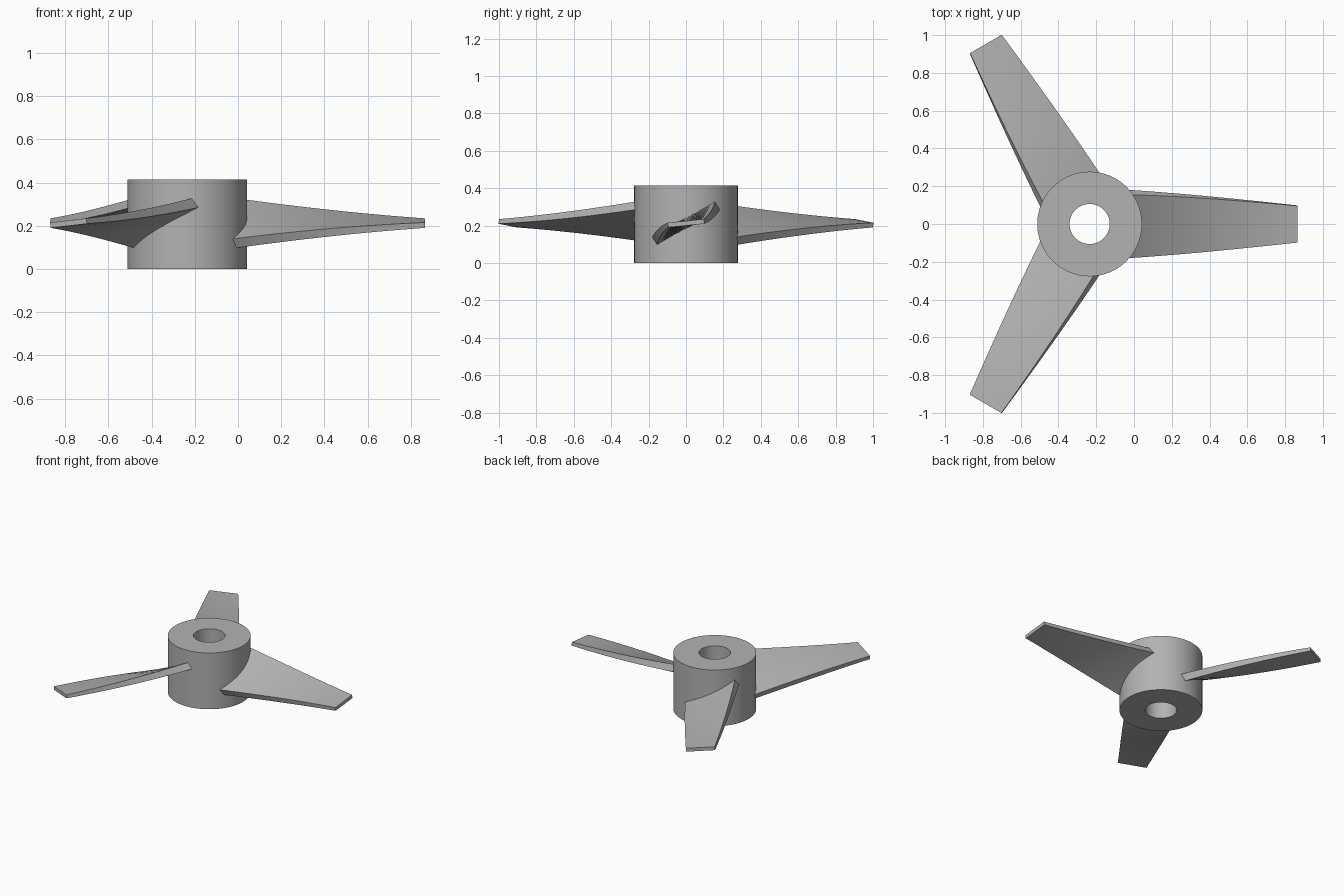
import bpy, bmesh, math

if "Cube" in bpy.data.objects:
    bpy.data.objects.remove(bpy.data.objects["Cube"])

HUB_X, HUB_R, BORE_R, HUB_H = -0.235, 0.277, 0.106, 0.415
MID_Z = 0.2125

grey = bpy.data.materials.new("plain_grey")
grey.diffuse_color = (0.45, 0.45, 0.45, 1)
grey.use_nodes = True
grey.node_tree.nodes["Principled BSDF"].inputs["Base Color"].default_value = grey.diffuse_color


def finish(bm, name):
    bmesh.ops.recalc_face_normals(bm, faces=bm.faces[:])
    me = bpy.data.meshes.new(name)
    bm.to_mesh(me)
    bm.free()
    me.materials.append(grey)
    ob = bpy.data.objects.new(name, me)
    bpy.context.collection.objects.link(ob)
    ob.location.x = HUB_X
    bpy.ops.object.select_all(action='DESELECT')
    ob.select_set(True)
    bpy.context.view_layer.objects.active = ob
    bpy.ops.object.shade_smooth_by_angle(angle=math.radians(30))
    return ob


def bridge(bm, rings, closed=False):
    # Join consecutive rings of vertices with quads
    count = len(rings)
    for i in range(count if closed else count - 1):
        a, b = rings[i], rings[(i + 1) % count]
        n = len(a)
        for j in range(n):
            k = (j + 1) % n
            bm.faces.new((a[j], a[k], b[k], b[j]))


# Hub: rectangular wall section swept around the bore
bm = bmesh.new()
rings = []
for i in range(96):
    t = 2 * math.pi * i / 96
    rings.append([bm.verts.new((r * math.cos(t), r * math.sin(t), z))
                  for r, z in ((BORE_R, 0), (HUB_R, 0), (HUB_R, HUB_H), (BORE_R, HUB_H))])
bridge(bm, rings, closed=True)
finish(bm, "hub")

# Blades: tapering, twisting rectangular section lofted outward
ROOT, TIP, STEPS = 0.15, 1.10, 16


def blade(name, turn):
    bm = bmesh.new()
    rings = []
    for i in range(STEPS + 1):
        r = ROOT + (TIP - ROOT) * i / STEPS
        f = (r - 0.21) / (TIP - 0.21)
        half = 0.193 + (0.0975 - 0.193) * f
        thick = (0.051 + (0.025 - 0.051) * f) / 2
        a = math.radians(29.5 + (5.7 - 29.5) * f)
        ring = []
        # Four corners plus midpoints along the chord
        for u, v in ((-1, -1), (0, -1), (1, -1), (1, 1), (0, 1), (-1, 1)):
            c, t = u * half, v * thick
            ring.append(bm.verts.new((r, c * math.cos(a) - t * math.sin(a),
                                      MID_Z + c * math.sin(a) + t * math.cos(a))))
        rings.append(ring)
    bridge(bm, rings)
    bm.faces.new(rings[0])
    bm.faces.new(rings[-1])
    finish(bm, name).rotation_euler.z = turn


for i in range(3):
    blade(f"blade_{i + 1}", i * 2 * math.pi / 3)
